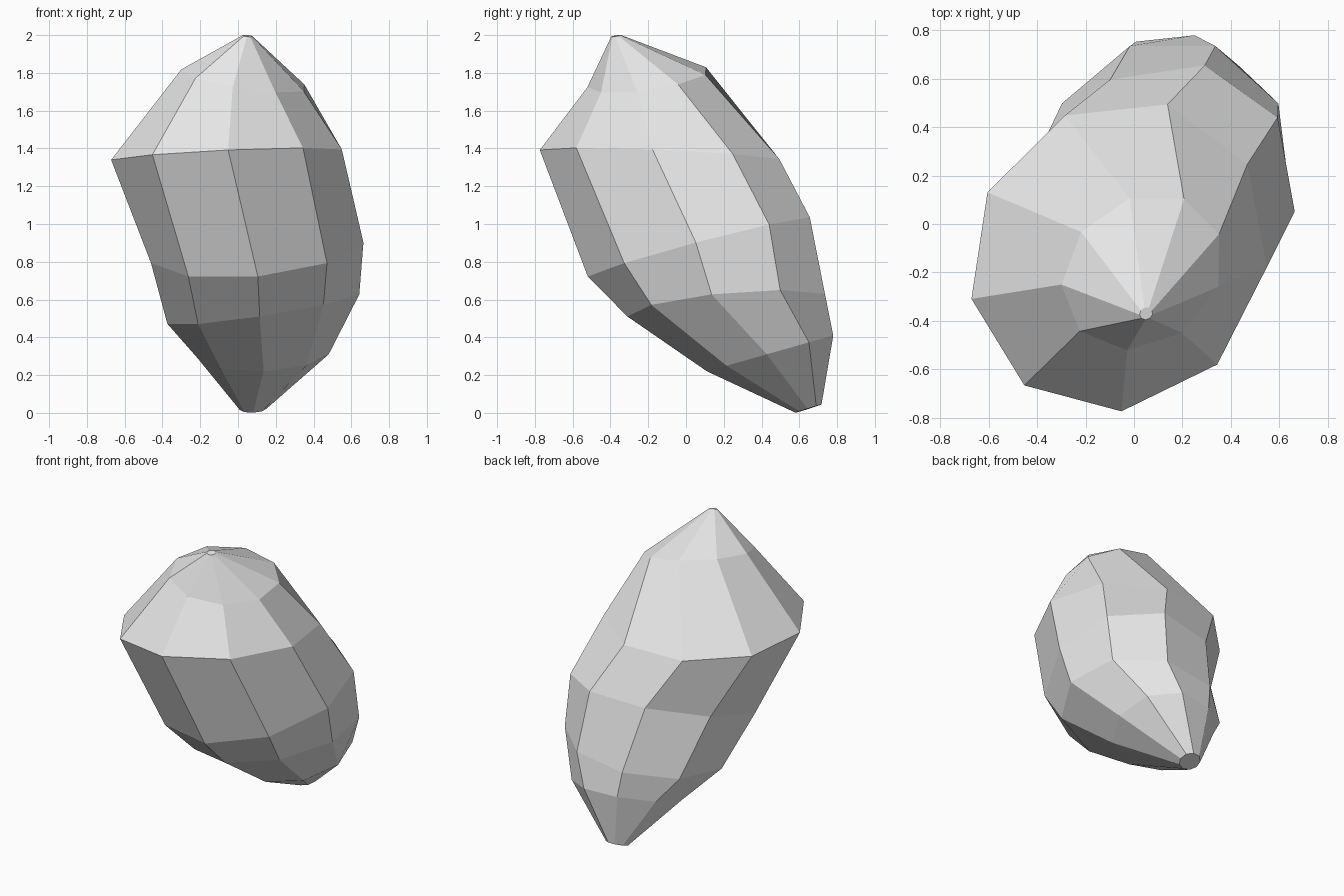
import bpy
import bmesh
from math import cos, sin, tau
from mathutils import Vector

old = bpy.data.objects.get("Cube")
if old:
    bpy.data.objects.remove(old, do_unlink=True)

SIDES = 9

# Oval cross-sections from base to tip: centre, side half-axis, front half-axis
SECTIONS = [
    ((0.08, 0.65, 0.023), (0.072, 0.005, 0.003), (0, -0.07, -0.022)),
    ((0.133, 0.449, 0.316), (0.352, 0.038, 0.011), (0.003, -0.338, -0.096)),
    ((0.138, 0.229, 0.558), (0.516, 0, 0.079), (-0.023, -0.539, -0.048)),
    ((0.101, 0.071, 0.874), (0.571, 0.085, 0.055), (0.004, -0.591, -0.152)),
    ((-0.063, -0.132, 1.362), (0.62, 0.067, 0.028), (0.011, -0.642, 0.03)),
    ((0.035, -0.199, 1.768), (0.329, -0.005, -0.059), (-0.063, -0.323, -0.044)),
    ((0.05, -0.37, 1.996), (0.027, 0, -0.003), (-0.003, -0.026, -0.004)),
]


def add_ring(bm, centre, side, front):
    """Nine-sided oval that starts at the front and turns toward +x."""
    ring = []
    for i in range(SIDES):
        a = tau * i / SIDES
        point = Vector(centre) + Vector(side) * sin(a) + Vector(front) * cos(a)
        ring.append(bm.verts.new(point))
    return ring


# Stone colour
stone = bpy.data.materials.new("light_grey_stone")
stone.use_nodes = True
colour = (0.8, 0.8, 0.8, 1)
stone.diffuse_color = colour
stone.node_tree.nodes["Principled BSDF"].inputs["Base Color"].default_value = colour

# Faceted body: bridge the rings and close both ends
bm = bmesh.new()
rings = [add_ring(bm, *section) for section in SECTIONS]
for low, high in zip(rings, rings[1:]):
    for i in range(SIDES):
        j = (i + 1) % SIDES
        bm.faces.new((low[i], low[j], high[j], high[i]))
bm.faces.new(rings[0][::-1])
bm.faces.new(rings[-1])
bmesh.ops.recalc_face_normals(bm, faces=bm.faces)

mesh = bpy.data.meshes.new("leaning_rock")
bm.to_mesh(mesh)
bm.free()
mesh.materials.append(stone)
rock = bpy.data.objects.new("leaning_rock", mesh)
bpy.context.collection.objects.link(rock)
